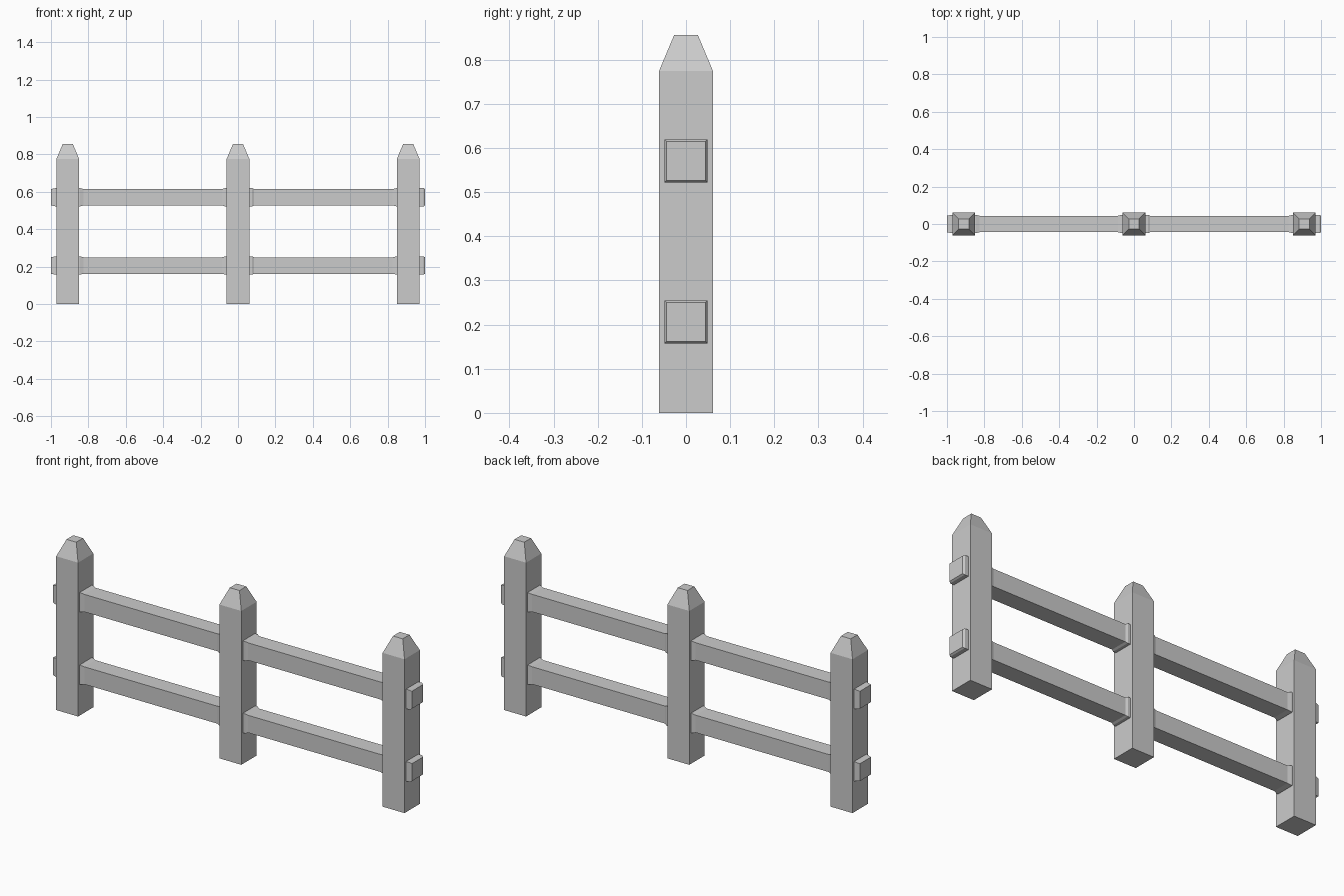
import bpy, bmesh

if "Cube" in bpy.data.objects:
    bpy.data.objects.remove(bpy.data.objects["Cube"])


def loft(name, rings):
    """Join a series of four-point rings into a closed solid."""
    bm = bmesh.new()
    loops = [[bm.verts.new(p) for p in ring] for ring in rings]
    for a, b in zip(loops, loops[1:]):
        for i in range(4):
            j = (i + 1) % 4
            bm.faces.new((a[i], a[j], b[j], b[i]))
    bm.faces.new(loops[0])
    bm.faces.new(loops[-1])
    bmesh.ops.recalc_face_normals(bm, faces=bm.faces[:])
    mesh = bpy.data.meshes.new(name)
    bm.to_mesh(mesh)
    bm.free()
    obj = bpy.data.objects.new(name, mesh)
    bpy.context.collection.objects.link(obj)
    return obj


CORNERS = [(-1, -1), (1, -1), (1, 1), (-1, 1)]

# Square posts with blunt tapered tops
POST = [(0.0, 0.061), (0.775, 0.061), (0.856, 0.027)]
for side, cx in (("left", -0.91), ("middle", 0.0), ("right", 0.91)):
    loft(f"{side}_post",
         [[(cx + u * h, v * h, z) for u, v in CORNERS] for z, h in POST])

# Rails through the posts, with slightly thicker chamfered joints: (x, half size)
RAIL = [(-1.0, 0.044), (-0.975, 0.049), (-0.845, 0.049), (-0.825, 0.044),
        (-0.085, 0.044), (-0.068, 0.049), (0.076, 0.049), (0.086, 0.044),
        (0.827, 0.044), (0.848, 0.049), (0.992, 0.049), (1.0, 0.044)]
for level, cz in (("lower", 0.206), ("upper", 0.571)):
    loft(f"{level}_rail",
         [[(x, u * h, cz + v * h) for u, v in CORNERS] for x, h in RAIL])
